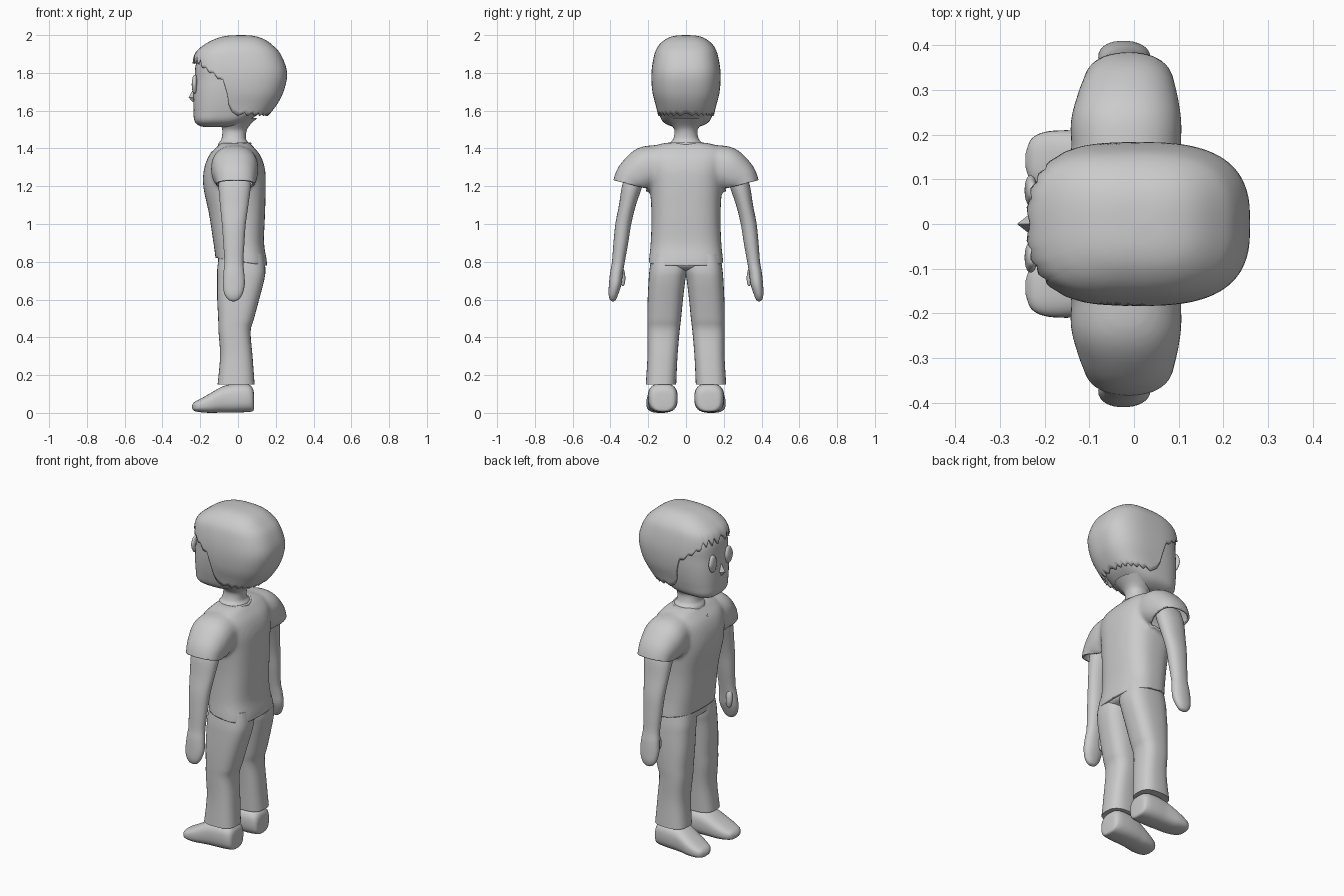
import bpy, bmesh, math
from mathutils import Vector

if "Cube" in bpy.data.objects:
    bpy.data.objects.remove(bpy.data.objects["Cube"])


def spline(rows, k=6):
    """Smoothly interpolate rows of section parameters."""
    out = []
    for i in range(len(rows) - 1):
        p0, p1, p2, p3 = (rows[max(i - 1, 0)], rows[i], rows[i + 1], rows[min(i + 2, len(rows) - 1)])
        for j in range(k):
            t = j / k
            out.append([.5 * (2 * b + (c - a) * t + (2 * a - 5 * b + 4 * c - d) * t * t
                              + (3 * b - a - 3 * c + d) * t ** 3) for a, b, c, d in zip(p0, p1, p2, p3)])
    return out + [list(rows[-1])]


def sup(a, p):
    """Rounded-box cross-section point at angle a."""
    f = lambda v: math.copysign(abs(v) ** (2 / p), v)
    return f(math.cos(a)), f(math.sin(a))


def finish(name, verts, faces, angle=40, mirror=False):
    me = bpy.data.meshes.new(name)
    me.from_pydata(verts, [], faces)
    bm = bmesh.new()
    bm.from_mesh(me)
    bmesh.ops.recalc_face_normals(bm, faces=bm.faces)
    bm.to_mesh(me)
    bm.free()
    me.shade_smooth()
    me.set_sharp_from_angle(angle=math.radians(angle))
    ob = bpy.data.objects.new(name, me)
    bpy.context.collection.objects.link(ob)
    if mirror:
        m = ob.modifiers.new("Mirror", 'MIRROR')
        m.use_axis = (False, True, False)
    return ob


def loft(name, rows, n=32, p=2.2, along_x=False, mirror=False, k=6):
    """Rows: x, y, z, radius a, radius b, tilt in degrees."""
    rows = spline([tuple(r) + (0,) * (6 - len(r)) for r in rows], k)
    verts, faces = [], []
    for x, y, z, ra, rb, tilt in rows:
        t = math.radians(tilt)
        u, v = Vector((1, 0, 0)), Vector((0, math.cos(t), math.sin(t)))
        if along_x:
            u, v = Vector((0, 1, 0)), Vector((0, 0, 1))
        for i in range(n):
            c, s = sup(2 * math.pi * i / n, p)
            verts.append(Vector((x, y, z)) + u * c * max(ra, .001) + v * s * max(rb, .001))
    for r in range(len(rows) - 1):
        for i in range(n):
            j = (i + 1) % n
            faces.append((r * n + i, r * n + j, r * n + n + j, r * n + n + i))
    faces += [tuple(range(n)), tuple(range(len(verts) - n, len(verts)))]
    return finish(name, verts, faces, mirror=mirror)


def span(rows):
    """Rows z, x front, x back, half width -> loft rows."""
    return [((f + b) / 2, 0, z, (b - f) / 2, w) for z, f, b, w in rows]


# Head and neck
loft("head", span([(1.513, -.15, -.06, .03), (1.518, -.2, -.01, .08), (1.545, -.23, .05, .125),
                   (1.6, -.236, .13, .145), (1.68, -.236, .19, .16), (1.76, -.23, .225, .166),
                   (1.86, -.218, .2, .16), (1.94, -.15, .13, .11), (1.96, -.05, .05, .04)]), n=48, p=2.9)
loft("neck", span([(1.36, -.11, .07, .09), (1.42, -.105, .06, .09), (1.45, -.088, .043, .068),
                   (1.49, -.083, .045, .06), (1.52, -.09, .06, .075), (1.56, -.12, .1, .11)]))

# Hair shell with a jagged fringe
prof = spline([(2.0, .015, .025, .005), (1.996, -.06, .08, .06), (1.98, -.12, .135, .105),
               (1.945, -.185, .185, .145), (1.895, -.232, .228, .168), (1.8, -.245, .26, .183),
               (1.7, -.245, .241, .178), (1.62, -.245, .198, .158), (1.54, -.24, .13, .14)], 8)
line = [(-1, 1.86), (-.22, 1.85), (-.18, 1.82), (-.13, 1.785), (-.08, 1.75), (-.045, 1.68),
        (-.03, 1.63), (.0, 1.58), (.04, 1.572), (1, 1.565)]


def at(rows, x):
    for a, b in zip(rows, rows[1:]):
        if (a[0] <= x <= b[0]) or (b[0] <= x <= a[0]):
            t = (x - a[0]) / (b[0] - a[0])
            return [p + (q - p) * t for p, q in zip(a, b)]
    return rows[-1]


n, steps = 112, 32
verts, faces = [], []
for i in range(n):
    c, s = sup(2 * math.pi * i / n, 2.8)
    x = .007 + .252 * c
    zl = at(line, x)[1] + (.04 if x < -.2 else .016) * abs((i % 4) / 2 - 1)
    end = next(k + (prof[k][0] - zl) / (prof[k][0] - prof[k + 1][0])
               for k in range(len(prof) - 1) if prof[k + 1][0] <= zl)
    for j in range(steps + 1):
        q = end * j / steps
        k = min(int(q), len(prof) - 2)
        z, f, b, w = [u + (v - u) * (q - k) for u, v in zip(prof[k], prof[k + 1])]
        verts.append(((f + b) / 2 + (b - f) / 2 * c, w * s, z))
for i in range(n):
    a, b = i * (steps + 1), ((i + 1) % n) * (steps + 1)
    faces += [(a + j, b + j, b + j + 1, a + j + 1) for j in range(steps)]
faces.append(tuple(i * (steps + 1) for i in range(n)))
hair = finish("hair", verts, faces)
sol = hair.modifiers.new("Thickness", 'SOLIDIFY')
sol.thickness = .012
sol.offset = -1

# Eyes and nose
loft("eye", [(-.229, .075, 1.69, .002, .003), (-.23, .075, 1.7, .01, .02), (-.231, .075, 1.74, .014, .034),
             (-.229, .075, 1.78, .01, .02), (-.227, .075, 1.79, .002, .003)], n=20, mirror=True)
loft("nose", [(-.232, 0, 1.715, .004, .004), (-.234, 0, 1.67, .028, .022), (-.235, 0, 1.645, .003, .008)],
     n=4, p=2, k=1)

# Shirt: torso and sleeves fused, then trimmed at the hems
torso = loft("torso", span([(.7, -.11, .155, .2), (.8, -.117, .153, .197), (.9, -.13, .138, .187),
                            (1.05, -.153, .143, .183), (1.2, -.184, .147, .192), (1.29, -.18, .143, .205),
                            (1.36, -.155, .12, .215), (1.405, -.115, .085, .19), (1.43, -.09, .06, .11)]), n=48, p=2.7)
sleeve = loft("sleeve", [(-.015, .1, 1.31, .115, .11, 85), (-.018, .215, 1.292, .125, .118, 77),
                         (-.015, .272, 1.252, .115, .103, 53), (-.012, .31, 1.21, .102, .079, 22),
                         (-.012, .325, 1.13, .102, .079, 20)], p=2.3, mirror=True)


def baked(ob):
    dg = bpy.context.evaluated_depsgraph_get()
    return bpy.data.meshes.new_from_object(ob.evaluated_get(dg))


bm = bmesh.new()
for part in (torso, sleeve):
    bm.from_mesh(baked(part))
    bpy.data.objects.remove(part)
me = bpy.data.meshes.new("shirt")
bm.to_mesh(me)
bm.free()
shirt = bpy.data.objects.new("shirt", me)
bpy.context.collection.objects.link(shirt)
shirt.modifiers.new("Fuse", 'REMESH').voxel_size = .011
sm = shirt.modifiers.new("Relax", 'SMOOTH')
sm.iterations = 8
me = baked(shirt)
shirt.modifiers.clear()
bm = bmesh.new()
bm.from_mesh(me)


def trim(faces, co, no):
    geom = set(faces) | {e for f in faces for e in f.edges} | {v for f in faces for v in f.verts}
    bmesh.ops.bisect_plane(bm, geom=list(geom), plane_co=co, plane_no=no, clear_outer=True)


trim(list(bm.faces), (0, 0, .803), (-.15, 0, -1))
for sgn in (1, -1):
    trim([f for f in bm.faces if f.calc_center_median().y * sgn > .218 and f.calc_center_median().z < 1.3],
         (0, sgn * .31, 1.213), (0, sgn * .25, -.97))
bm.to_mesh(me)
bm.free()
me.shade_smooth()
me.set_sharp_from_angle(angle=math.radians(45))
shirt.data = me
sol = shirt.modifiers.new("Thickness", 'SOLIDIFY')
sol.thickness = .012
sol.offset = -1

# Collar with a V at the front
cu = bpy.data.curves.new("collar", 'CURVE')
cu.dimensions = '3D'
cu.bevel_depth = .007
half = [(.05, .05, 1.425), (.015, .09, 1.425), (-.04, .098, 1.42), (-.09, .07, 1.41)]
pts = [(.065, 0, 1.424)] + half + [(-.138, 0, 1.375)] + [(x, -y, z) for x, y, z in half[::-1]]
sp = cu.splines.new('POLY')
sp.points.add(len(pts) - 1)
for q, co in zip(sp.points, pts):
    q.co = (*co, 1)
sp.use_cyclic_u = True
bpy.context.collection.objects.link(bpy.data.objects.new("collar", cu))

# Arms with mitten hands and thumbs
loft("arm", [(-.018, .265, 1.27, .08, .05), (-.018, .285, 1.2, .085, .054), (-.02, .31, 1.1, .075, .045),
             (-.022, .332, 1.0, .063, .042), (-.022, .345, .9, .056, .039), (-.022, .358, .8, .05, .034),
             (-.022, .368, .74, .055, .034), (-.022, .375, .68, .058, .033), (-.024, .384, .63, .048, .026),
             (-.024, .387, .6, .028, .016), (-.024, .387, .59, .004, .003)], mirror=True)
loft("thumb", [(-.045, .355, .79, .012, .01), (-.05, .342, .75, .018, .016), (-.052, .335, .71, .018, .014),
               (-.05, .335, .68, .012, .009), (-.05, .336, .672, .003, .002)], n=16, mirror=True)

# Trousers
leg = [(.15, -.108, .088, .052, .213), (.3, -.095, .077, .045, .204), (.43, -.103, .067, .034, .204),
       (.5, -.105, .085, .026, .205), (.6, -.11, .112, .016, .203), (.7, -.11, .138, .004, .198),
       (.76, -.11, .145, -.006, .193), (.84, -.1, .135, -.006, .18)]
loft("trouser_leg", [((f + b) / 2, (i + o) / 2, z, (b - f) / 2, (o - i) / 2) for z, f, b, i, o in leg],
     p=2.7, mirror=True)
loft("trouser_seat", span([(.755, -.06, .1, .1), (.78, -.105, .14, .17), (.85, -.1, .13, .17)]), p=2.7)

# Shoes
shoe = [(.085, .122, .06, .02, .025), (.08, .122, .072, .058, .058), (.055, .122, .082, .074, .073),
        (0, .123, .083, .079, .077), (-.06, .125, .078, .078, .073), (-.1, .129, .07, .077, .065),
        (-.15, .135, .055, .075, .051), (-.2, .14, .043, .066, .035), (-.23, .142, .038, .048, .024),
        (-.243, .142, .036, .015, .009)]
loft("shoe", [(x, y, z - .004, a, b) for x, y, z, a, b in shoe], p=2.7, along_x=True, mirror=True)
